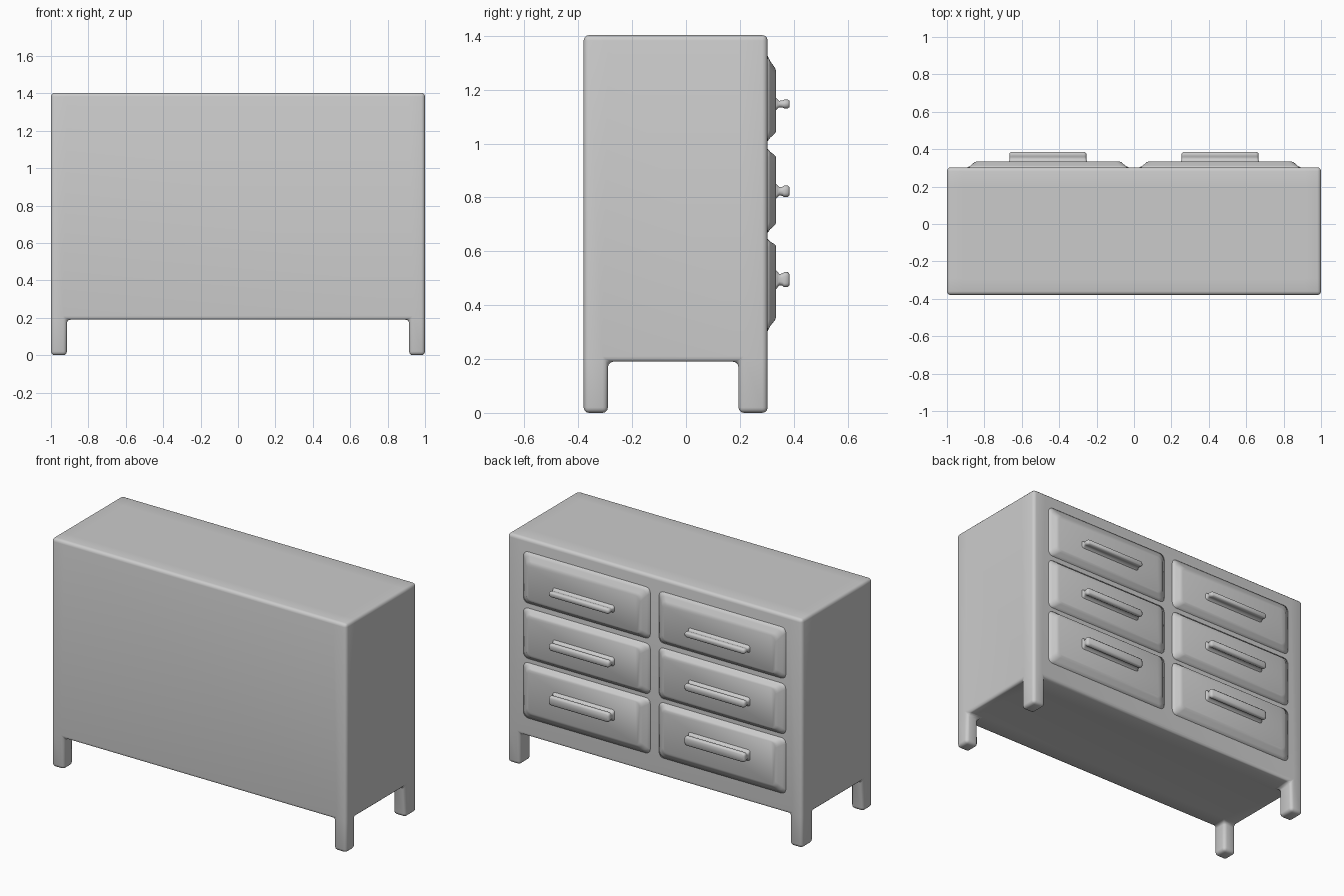
import bpy, bmesh, math

if "Cube" in bpy.data.objects:
    bpy.data.objects.remove(bpy.data.objects["Cube"])


def finish(bm, name):
    bmesh.ops.recalc_face_normals(bm, faces=bm.faces)
    me = bpy.data.meshes.new(name)
    bm.to_mesh(me)
    bm.free()
    for p in me.polygons:
        p.use_smooth = True
    ob = bpy.data.objects.new(name, me)
    bpy.context.collection.objects.link(ob)
    return ob


def loft(name, rings, radius, seg=4):
    """Skin rounded rectangles; each ring is (y, x0, x1, z0, z1)."""
    bm = bmesh.new()
    loops = []
    for y, x0, x1, z0, z1 in rings:
        r = min(radius, (z1 - z0) * 0.45)
        loop = []
        corners = [(x1 - r, z1 - r), (x0 + r, z1 - r), (x0 + r, z0 + r), (x1 - r, z0 + r)]
        for q, (cx, cz) in enumerate(corners):
            for i in range(seg + 1):
                a = math.pi / 2 * (q + i / seg)
                loop.append(bm.verts.new((cx + r * math.cos(a), y, cz + r * math.sin(a))))
        loops.append(loop)
    n = len(loops[0])
    for a, b in zip(loops, loops[1:]):
        for i in range(n):
            j = (i + 1) % n
            bm.faces.new((a[i], a[j], b[j], b[i]))
    bm.faces.new(loops[0])
    bm.faces.new(loops[-1])
    return finish(bm, name)


# Cabinet: a box cut at the leg lines, with the four bottom corners pulled down as legs
X, LX = 1.0, 0.915
Y0, Y1, LY0, LY1 = -0.38, 0.303, -0.29, 0.195
Z0, Z1 = 0.19, 1.403
bm = bmesh.new()
bmesh.ops.create_cube(bm, size=1)
for v in bm.verts:
    v.co = (math.copysign(X, v.co.x), Y1 if v.co.y > 0 else Y0, Z1 if v.co.z > 0 else Z0)
for co, no in (((LX, 0, 0), (1, 0, 0)), ((-LX, 0, 0), (1, 0, 0)),
               ((0, LY0, 0), (0, 1, 0)), ((0, LY1, 0), (0, 1, 0))):
    bmesh.ops.bisect_plane(bm, geom=bm.verts[:] + bm.edges[:] + bm.faces[:],
                           plane_co=co, plane_no=no)
feet = []
for f in bm.faces:
    c = f.calc_center_median()
    if c.z < Z0 + 0.01 and abs(c.x) > LX and (c.y < LY0 or c.y > LY1):
        feet.append(f)
for f in bmesh.ops.extrude_discrete_faces(bm, faces=feet)["faces"]:
    for v in f.verts:
        v.co.z = 0
cabinet = finish(bm, "cabinet_with_legs")
bev = cabinet.modifiers.new("soft_edges", "BEVEL")
bev.width = 0.02
bev.segments = 3
bev.limit_method = "ANGLE"

# Drawer rows: base z range, front z range, handle height and half thickness
rows = [("top", 1.01, 1.325, 1.045, 1.27, 1.147, 0.016),
        ("middle", 0.67, 0.98, 0.705, 0.95, 0.823, 0.021),
        ("bottom", 0.305, 0.645, 0.355, 0.62, 0.495, 0.028)]

for side, cx in (("left", -0.46), ("right", 0.46)):
    for row, b0, b1, f0, f1, hz, h in rows:
        def rect(y, hx, z0, z1):
            return (y, cx - hx, cx + hx, z0, z1)

        def mix(a, b, t):
            return a + (b - a) * t

        # Raised drawer front with sloping border
        loft(f"{row}_{side}_drawer",
             [rect(0.29, 0.43, b0, b1), rect(0.304, 0.43, b0, b1),
              rect(0.313, 0.412, mix(b0, f0, .35), mix(b1, f1, .35)),
              rect(0.329, 0.395, mix(b0, f0, .75), mix(b1, f1, .75)),
              rect(0.335, 0.38, f0, f1)], 0.03)
        # Bar handle with flared foot and narrow neck
        loft(f"{row}_{side}_handle",
             [rect(0.325, 0.215, hz - h - .014, hz + h + .014),
              rect(0.338, 0.208, hz - h - .004, hz + h + .004),
              rect(0.346, 0.205, hz - h * .75, hz + h * .75),
              rect(0.358, 0.205, hz - h * .8, hz + h * .8),
              rect(0.364, 0.206, hz - h, hz + h),
              rect(0.378, 0.205, hz - h, hz + h),
              rect(0.385, 0.197, hz - h * .7, hz + h * .7)], 0.015)
